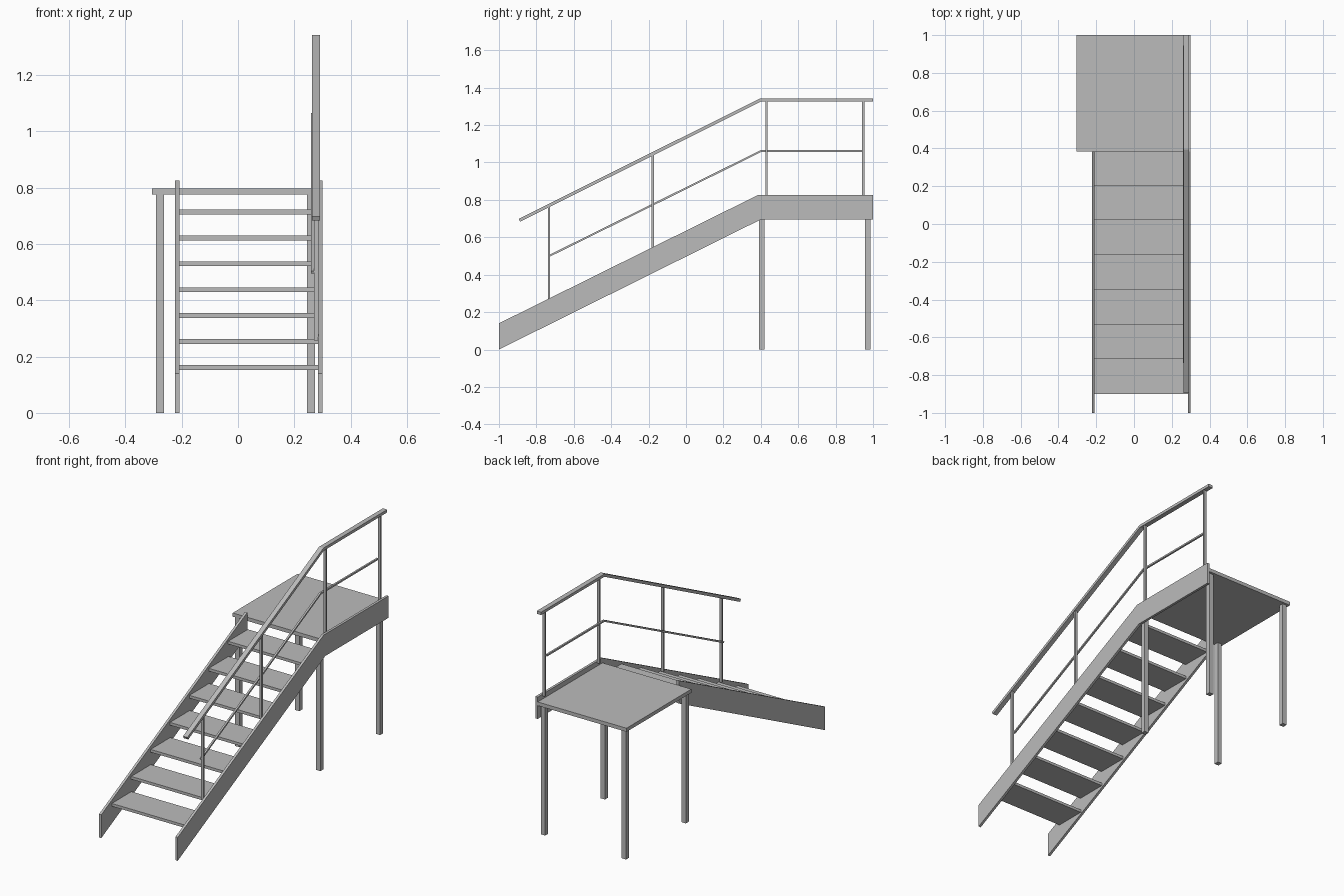
import bpy
import bmesh
from mathutils import Vector

cube = bpy.data.objects.get("Cube")
if cube:
    bpy.data.objects.remove(cube, do_unlink=True)

grey = bpy.data.materials.new("plain grey")
grey.use_nodes = True
grey.diffuse_color = (0.5, 0.5, 0.5, 1)
grey.node_tree.nodes["Principled BSDF"].inputs["Base Color"].default_value = (0.5, 0.5, 0.5, 1)


def extrude_profile(name, outline, x0, x1):
    """Side outline of (y, z) points, made solid from x0 to x1."""
    bm = bmesh.new()
    face = bm.faces.new([bm.verts.new((x0, y, z)) for y, z in outline])
    new = bmesh.ops.extrude_face_region(bm, geom=[face])["geom"]
    bmesh.ops.translate(bm, vec=(x1 - x0, 0, 0),
                        verts=[v for v in new if isinstance(v, bmesh.types.BMVert)])
    bmesh.ops.recalc_face_normals(bm, faces=bm.faces)
    mesh = bpy.data.meshes.new(name)
    bm.to_mesh(mesh)
    bm.free()
    mesh.materials.append(grey)
    obj = bpy.data.objects.new(name, mesh)
    bpy.context.collection.objects.link(obj)
    return obj


def box(name, x0, x1, y0, y1, z0, z1):
    return extrude_profile(name, [(y0, z0), (y1, z0), (y1, z1), (y0, z1)], x0, x1)


def bent_rail(name, start, bend, end, thick, x0, x1):
    """Sloping then level bar, mitred at the bend; points are on its top edge."""
    a, b, c = Vector(start), Vector(bend), Vector(end)
    d = (b - a).normalized()
    n = Vector((d.y, -d.x))
    miter = (n + Vector((0, -1))).normalized()
    low_a = a + n * thick
    low_b = b + miter * (thick / miter.dot(n))
    low_c = c - Vector((0, thick))
    extrude_profile(name, [a, b, c, low_c, low_b, low_a], x0, x1)


# Stringers: the left one runs on beside the platform
extrude_profile("left_stringer", [(-1, 0), (-1, 0.14), (0.385, 0.826), (1, 0.826),
                                  (1, 0.695), (0.4, 0.695)], 0.285, 0.3)
extrude_profile("right_stringer", [(-1, 0), (-1, 0.14), (0.385, 0.826),
                                   (0.385, 0.688)], -0.223, -0.208)

# Treads
for i in range(7):
    y, z = -0.9 + i * 0.184, 0.153 + i * 0.092
    box(f"tread_{i + 1}", -0.208, 0.285, y, y + 0.187, z, z + 0.017)

# Platform and its legs
box("platform", -0.305, 0.285, 0.385, 1, 0.775, 0.797)
for side, x in (("right", -0.292), ("left", 0.245)):
    for end, y in (("front", 0.39), ("back", 0.957)):
        box(f"{end}_{side}_leg", x, x + 0.029, y, y + 0.029, 0, 0.776)

# Handrail, middle rail and posts
bent_rail("handrail", (-0.895, 0.698), (0.395, 1.342), (1, 1.342), 0.017, 0.262, 0.291)
bent_rail("middle_rail", (-0.735, 0.504), (0.4, 1.066), (0.945, 1.066), 0.01, 0.26, 0.271)
for i, y in enumerate((-0.732, -0.178, 0.43, 0.948)):
    slope = min(y - 0.39, 0) * 0.497
    box(f"rail_post_{i + 1}", 0.27, 0.286, y - 0.006, y + 0.006,
        0.815 + slope, 1.328 + slope)
